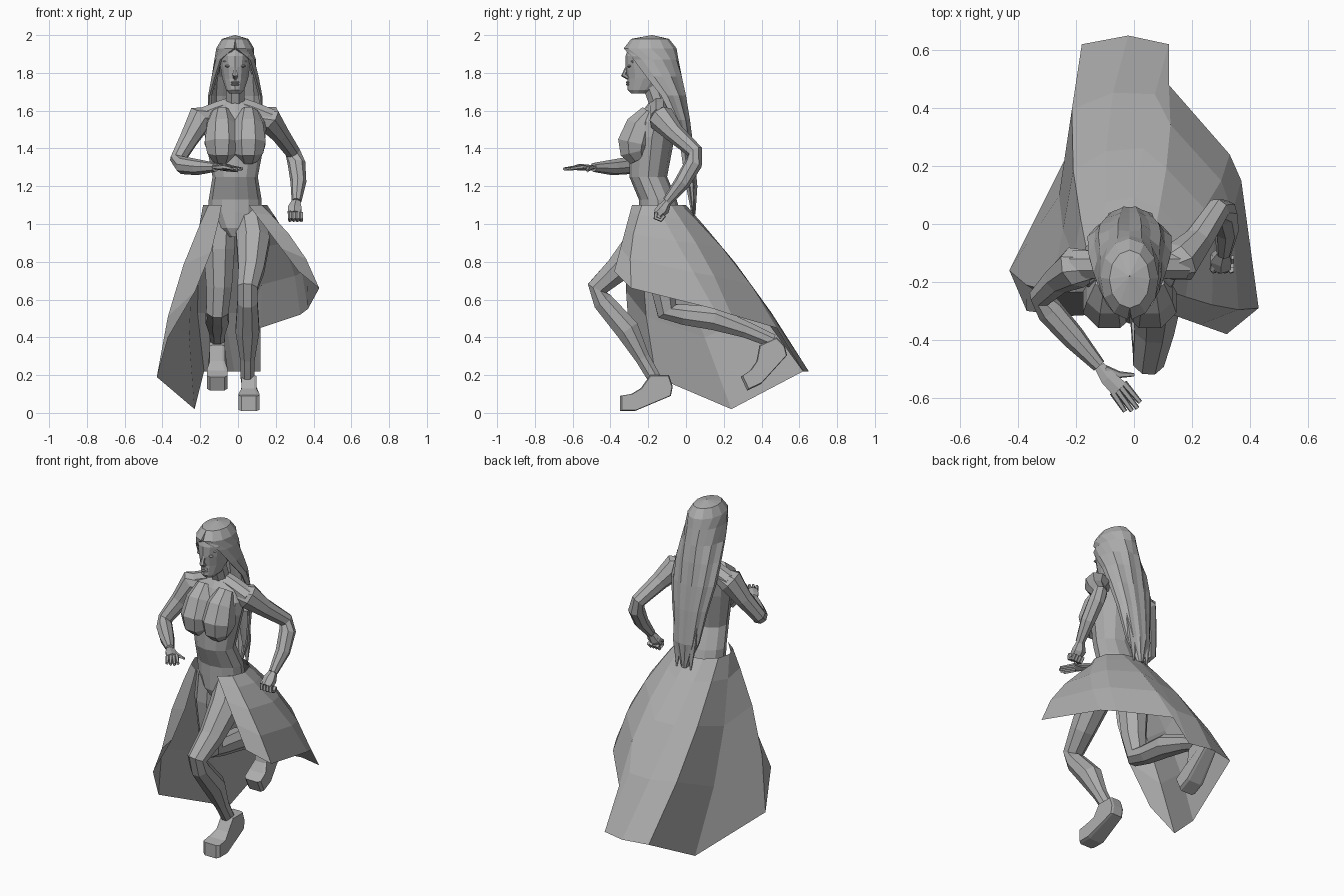
import bpy, bmesh, math
from mathutils import Vector, Matrix

cube = bpy.data.objects.get("Cube")
if cube:
    bpy.data.objects.remove(cube)

grey = bpy.data.materials.new("plain grey")
grey.use_nodes = True
TONE = (0.42, 0.42, 0.42, 1)
grey.diffuse_color = TONE
grey.node_tree.nodes["Principled BSDF"].inputs["Base Color"].default_value = TONE
MIDDLE = -0.015  # body centre line
ACROSS, FORWARD, UPWARD = Vector((1, 0, 0)), Vector((0, -1, 0)), Vector((0, 0, 1))


def finish(name, bm):
    bmesh.ops.recalc_face_normals(bm, faces=bm.faces[:])
    mesh = bpy.data.meshes.new(name)
    bm.to_mesh(mesh)
    bm.free()
    mesh.materials.append(grey)
    obj = bpy.data.objects.new(name, mesh)
    bpy.context.scene.collection.objects.link(obj)
    return obj


def loft(name, rings, closed=True):
    """Skin a list of point rings; closed rings also get end caps."""
    bm = bmesh.new()
    rows = [[bm.verts.new(point) for point in ring] for ring in rings]
    count = len(rows[0])
    for lower, upper in zip(rows, rows[1:]):
        for i in range(count if closed else count - 1):
            j = (i + 1) % count
            bm.faces.new((lower[i], lower[j], upper[j], upper[i]))
    if closed:
        bm.faces.new(rows[0])
        bm.faces.new(rows[-1])
    return finish(name, bm)


def oval(height, centre, width, depth, angle):
    """Point on a level oval; angle zero faces the front."""
    return Vector((MIDDLE + width * math.sin(angle), centre - depth * math.cos(angle), height))


def stack(name, sections, sides):
    """Body part from level ovals: height, y centre, half width, half depth."""
    turns = [math.tau * i / sides for i in range(sides)]
    return loft(name, [[oval(*section, angle) for angle in turns] for section in sections])


def limb(name, stations, axis=ACROSS, sides=8, flat=1.0):
    """Tapered tube through x, y, z, radius stations."""
    points = [Vector(station[:3]) for station in stations]
    last = len(points) - 1
    turns = [math.tau * (k + 0.5) / sides for k in range(sides)]
    rings = []
    for i, point in enumerate(points):
        along = (points[min(i + 1, last)] - points[max(i - 1, 0)]).normalized()
        wide = (axis - along * along.dot(axis)).normalized()
        deep = along.cross(wide) * flat
        radius = stations[i][3] * 1.05
        rings.append([point + (wide * math.cos(angle) + deep * math.sin(angle)) * radius
                      for angle in turns])
    return loft(name, rings)


def ball(name, centre, size):
    bm = bmesh.new()
    placement = Matrix.Translation(centre) @ Matrix.Diagonal((*size, 1))
    bmesh.ops.create_uvsphere(bm, u_segments=8, v_segments=4, radius=1, matrix=placement)
    return finish(name, bm)


# Torso, neck and head
stack("torso", [
    (.93, -.17, .03, .06), (.98, -.16, .09, .09), (1.06, -.14, .14, .11),
    (1.13, -.15, .14, .1), (1.25, -.2, .12, .1), (1.46, -.18, .16, .12),
    (1.54, -.16, .17, .1), (1.6, -.15, .14, .08), (1.65, -.14, .06, .05)], 12)
limb("neck", [(MIDDLE, -.13, 1.57, .06), (MIDDLE, -.15, 1.65, .05), (MIDDLE, -.19, 1.76, .05)])
stack("head", [
    (1.69, -.25, .03, .04), (1.71, -.23, .05, .08), (1.77, -.2, .07, .11),
    (1.83, -.2, .08, .12), (1.89, -.2, .09, .12), (1.95, -.19, .08, .11)], 14)

# Facial features, chest and shoulders, in mirrored pairs
limb("nose", [(MIDDLE, -.3, 1.85, .01), (MIDDLE, -.32, 1.81, .01),
              (MIDDLE, -.33, 1.79, .015), (MIDDLE, -.3, 1.77, .01)], sides=6)
for label, height in (("upper_lip", 1.75), ("lower_lip", 1.738)):
    ball(label, (MIDDLE, -.305, height), (.024, .014, .007))
for label, side in (("left", 1), ("right", -1)):
    def off(distance):
        return MIDDLE + side * distance

    ball(label + "_eye", (off(.036), -.3, 1.836), (.02, .012, .008))
    limb(label + "_brow", [(off(.01), -.31, 1.86, .007), (off(.06), -.28, 1.86, .007)], UPWARD, 6)
    ball(label + "_ear", (off(.09), -.18, 1.82), (.01, .02, .03))
    limb(label + "_breast", [
        (off(.07), -.19, 1.59, .05), (off(.07), -.24, 1.52, .08), (off(.07), -.27, 1.43, .094),
        (off(.07), -.27, 1.38, .08), (off(.07), -.25, 1.34, .05)])
    limb(label + "_shoulder", [(MIDDLE, -.14, 1.63, .05), (off(.09), -.14, 1.6, .05),
                               (off(.19), -.14, 1.56, .05)], FORWARD)

# Hair: a hood that opens at the face and falls down the back
hood = [
    (2, -.18, 0.002, 0.002, 0), (1.98, -.19, .07, .1, 0), (1.93, -.19, .1, .14, 4),
    (1.87, -.18, .11, .14, 46), (1.78, -.16, .12, .14, 68), (1.68, -.12, .14, .12, 84),
    (1.55, -.08, .15, .1, 98), (1.4, -.04, .12, .08, 98), (1.2, 0, .08, .06, 90),
    (1.05, .03, .02, .02, 90)]
STRANDS = 12
rings = []
for height, centre, width, depth, gap in hood:
    ring = []
    for i in range(STRANDS + 1):
        angle = math.radians(gap + (360 - 2 * gap) * i / STRANDS)
        wave = 1 + (0.04 if i % 2 else -0.03) * (height < 1.8)
        ring.append(oval(height, centre, width * wave, depth * wave, angle))
    rings.append(ring)
hair = loft("hair", rings, closed=False)
thickness = hair.modifiers.new("thickness", 'SOLIDIFY')
thickness.thickness = 0.012
thickness.offset = -1
for x in (-.06, .035):
    limb("hair_lock", [(x, 0, 1.4, .04), (x, .03, 1.2, .03), (x, .04, 1.04, .003)], sides=6, flat=.5)

# Arms: left swings back, right reaches forward
limb("left_arm", [
    (.11, -.14, 1.57, .05), (.16, -.13, 1.56, .07), (.22, -.06, 1.48, .05),
    (.29, .05, 1.38, .04), (.31, .04, 1.32, .045), (.32, -.02, 1.22, .04),
    (.31, -.1, 1.12, .025)], Vector((.8, -.5, 0)))
limb("right_arm", [
    (-.14, -.14, 1.57, .05), (-.2, -.15, 1.56, .07), (-.26, -.19, 1.45, .05),
    (-.32, -.25, 1.34, .04), (-.29, -.3, 1.31, .045), (-.21, -.39, 1.3, .04),
    (-.12, -.49, 1.3, .023)], Vector((-.6, -.6, .5)))

# Left fist with curled fingers
limb("left_fist", [(.31, -.09, 1.13, .02), (.3, -.12, 1.08, .04), (.3, -.15, 1.05, .035)],
     sides=6, flat=.8)
for i in range(4):
    knuckle = Vector((.275 + i * .02, -.14, 1.045))
    curl = [math.radians(45 + 75 * k) for k in range(4)]
    limb("left_finger", [(*(knuckle + (FORWARD * math.sin(a) + UPWARD * math.cos(a)) * .025), .011)
                         for a in curl], sides=5)
limb("left_thumb", [(.28, -.11, 1.09, .013), (.27, -.16, 1.06, .01)], UPWARD, 5)

# Right open hand
limb("right_palm", [(-.12, -.49, 1.3, .02), (-.09, -.53, 1.3, .03), (-.05, -.57, 1.3, .034)],
     Vector((.75, .65, 0)), 6, .5)
for i in range(4):
    spread = (i - 1.5) * .017
    knuckle = Vector((-.054 + spread * .75, -.565 + spread * .65, 1.3))
    reach = Vector((.6 + spread * 3, -.8, -.1)) * (.1 - .012 * abs(i - 1.6))
    limb("right_finger", [(*(knuckle + reach * k), .012 - .004 * k) for k in (0, .5, 1)], UPWARD, 5)
limb("right_thumb", [(-.1, -.5, 1.3, .014), (-.05, -.52, 1.29, .012), (0, -.52, 1.28, .006)], UPWARD, 5)

# Legs: left drives forward, right trails behind
limb("left_leg", [
    (.06, -.15, 1.04, .08), (.08, -.23, .91, .09), (.07, -.36, .76, .07),
    (.05, -.47, .66, .055), (.05, -.44, .59, .055), (.05, -.31, .44, .065),
    (.05, -.23, .29, .04), (.05, -.16, .17, .036)])
limb("right_leg", [
    (-.09, -.13, 1.03, .08), (-.1, -.13, .87, .085), (-.1, -.12, .67, .07),
    (-.11, -.1, .54, .06), (-.11, -.01, .52, .056), (-.11, .15, .5, .064),
    (-.11, .32, .44, .045), (-.11, .46, .38, .037)])


def shoe(name, x, ankle, turn):
    """Side outline of a shoe, widened at the toe, turned about the ankle."""
    outline = [(-.2, -.19), (-.12, -.19), (.07, -.11), (.08, -.06), (.06, 0),
               (-.04, 0), (-.09, -.07), (-.14, -.1), (-.2, -.11)]
    tilt = Matrix.Rotation(turn, 3, 'X')
    sheets = []
    for side, inset in ((-1, .94), (-.7, 1), (.7, 1), (1, .94)):
        sheet = []
        for y, z in outline:
            half = .055 if y < -.1 else .04
            flat = tilt @ Vector((0, y * inset, (z + .09) * inset - .09))
            sheet.append(flat + Vector((x + side * half, *ankle)))
        sheets.append(sheet)
    loft(name, sheets)


shoe("left_shoe", .058, (-.15, .2), 0)
shoe("right_shoe", -.11, (.425, .375), math.radians(25))

# Skirt: open at the front, swept back from an oval waist to a ragged hem
hem = [(.32, -.38, .75), (.43, -.29, .66), (.37, .15, .55), (.33, .24, .52),
       (.12, .48, .45), (.12, .62, .22), (-.02, .65, .22), (-.18, .62, .22),
       (-.23, .24, .02), (-.43, -.16, .19), (-.37, -.3, .4)]
end = len(hem) - 1
rows = []
for drop in (0, .12, .35, .65, 1):
    row = []
    for i, low in enumerate(hem):
        angle = math.radians(25 + 310 * i / end)
        top = oval(1.1, -.15, .17, .15, angle)
        swell = (oval(.04, 0, 1, 1, angle)).normalized()
        if i in (0, end):  # the open edges hang straight or turn inward
            swell = (ACROSS + FORWARD * .5) * (i / end)
        row.append(top.lerp(Vector(low), drop) + swell * .05 * math.sin(math.pi * drop))
    rows.append(row)
loft("skirt", rows, closed=False)
